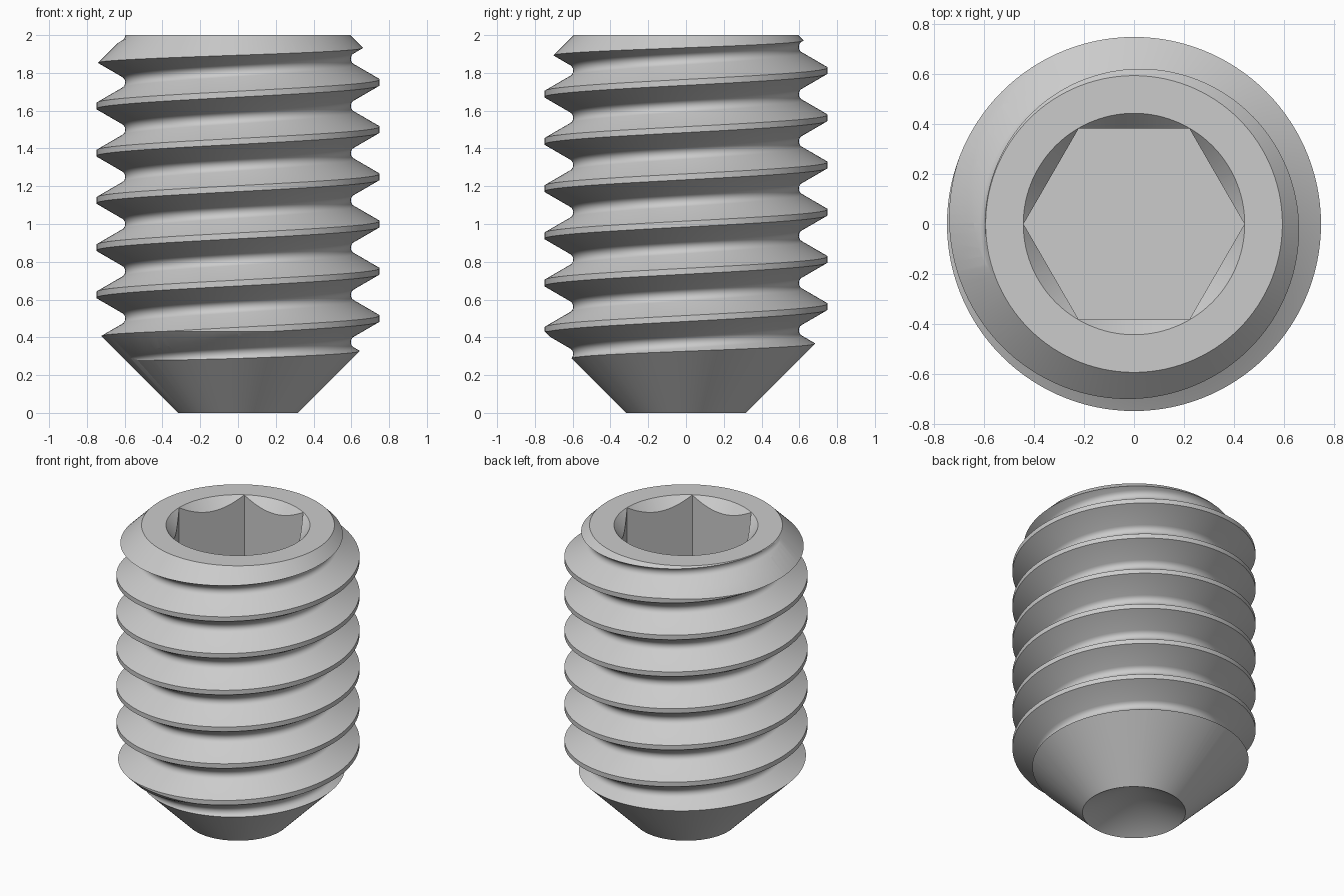
import bpy, bmesh
from math import sin, cos, pi, radians, tan

if "Cube" in bpy.data.objects:
    bpy.data.objects.remove(bpy.data.objects["Cube"])

SEG = 120          # steps per turn
PITCH = 0.25
MAJOR, ROOT, FILLET = 0.75, 0.597, 0.0365


def make_object(name, bm):
    bmesh.ops.recalc_face_normals(bm, faces=bm.faces)
    mesh = bpy.data.meshes.new(name)
    bm.to_mesh(mesh)
    bm.free()
    ob = bpy.data.objects.new(name, mesh)
    bpy.context.collection.objects.link(ob)
    return ob


def lathe(name, profile, steps):
    """Closed solid of revolution; the profile starts and ends on the axis."""
    bm = bmesh.new()
    first = bm.verts.new((0, 0, profile[0][1]))
    last = bm.verts.new((0, 0, profile[-1][1]))
    rings = [[bm.verts.new((r * cos(2 * pi * i / steps), r * sin(2 * pi * i / steps), z))
              for i in range(steps)] for r, z in profile[1:-1]]
    for i in range(steps):
        j = (i + 1) % steps
        bm.faces.new((first, rings[0][j], rings[0][i]))
        bm.faces.new((last, rings[-1][i], rings[-1][j]))
        for a, b in zip(rings, rings[1:]):
            bm.faces.new((a[i], a[j], b[j], b[i]))
    return make_object(name, bm)


def threaded_rod(name, z_start, turns):
    """Right-hand thread: 60 degree flanks, flat crest, rounded root."""
    half = PITCH / 16
    profile = [(MAJOR, -half), (MAJOR, half)]
    for k in range(7):
        a = radians(-60 + 20 * k)
        profile.append((ROOT + FILLET * (1 - cos(a)), PITCH / 2 + FILLET * sin(a)))
    m = len(profile)
    rows = m * turns
    bm = bmesh.new()
    cols = []
    for i in range(SEG):
        a = 2 * pi * i / SEG
        col = []
        for k in range(rows + 1):
            r, dz = profile[k % m]
            z = z_start + PITCH * (k // m + i / SEG) + dz
            col.append(bm.verts.new((r * cos(a), r * sin(a), z)))
        cols.append(col)
    for i in range(SEG):
        # the last column joins the first one a full pitch higher
        shift = m if i == SEG - 1 else 0
        nxt = cols[(i + 1) % SEG]
        for k in range(rows - shift):
            bm.faces.new((cols[i][k], nxt[k + shift], nxt[k + shift + 1], cols[i][k + 1]))
    # fan caps at both ends
    border = [e for e in bm.edges if e.is_boundary]
    low = bm.verts.new((0, 0, z_start))
    high = bm.verts.new((0, 0, z_start + PITCH * turns))
    for e in border:
        a, b = e.verts
        bm.faces.new((a, b, low if a.co.z + b.co.z < 2 else high))
    return make_object(name, bm)


def boolean(ob, tool, operation):
    mod = ob.modifiers.new(operation.title(), 'BOOLEAN')
    mod.operation, mod.solver, mod.object = operation, 'EXACT', tool
    bpy.context.view_layer.objects.active = ob
    bpy.ops.object.modifier_apply(modifier=mod.name)
    bpy.data.objects.remove(tool)


# threaded body, overlong at both ends
screw = threaded_rod("set_screw", -0.5, 12)

# outer envelope: cup point, 45 degree tip cone, 45 degree top chamfer
envelope = lathe("envelope", [(0, 0.18), (0.318, 0), (0.85, 0.532),
                              (0.85, 1.745), (0.595, 2.0), (0, 2.0)], SEG)
boolean(screw, envelope, 'INTERSECT')

# hexagonal socket with corners on the x axis
HEX = 0.443
socket = lathe("socket_cutter", [(0, 1.125), (HEX, 1.125), (HEX, 2.2), (0, 2.2)], 6)
boolean(screw, socket, 'DIFFERENCE')

# countersink at the socket mouth
slope = 1.15
countersink = lathe("countersink_cutter", [(0, 2 - 0.14 * slope), (HEX - 0.139, 2 - 0.14 * slope),
                                           (HEX + 0.101, 2 + 0.1 * slope), (0, 2 + 0.1 * slope)], SEG)
boolean(screw, countersink, 'DIFFERENCE')

# smooth shading with crisp edges
bpy.ops.object.select_all(action='DESELECT')
screw.select_set(True)
bpy.context.view_layer.objects.active = screw
bpy.ops.object.shade_smooth_by_angle(angle=radians(28))
